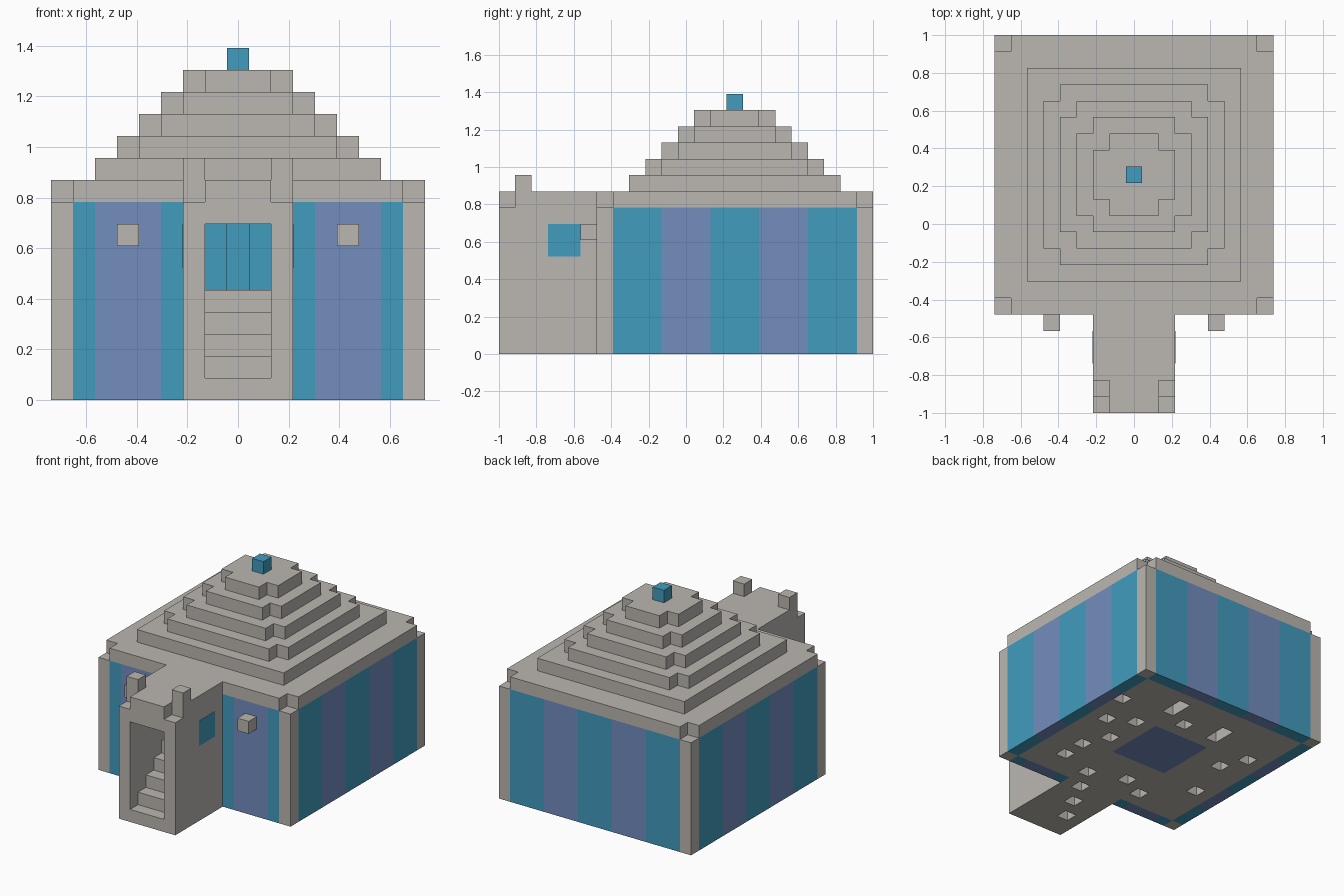
import bpy, bmesh

U = 2 / 23          # one block; the building is 23 blocks long
CY = 3              # centre of the hall along y, in blocks

if "Cube" in bpy.data.objects:
    bpy.data.objects.remove(bpy.data.objects["Cube"])


def material(name, rgb):
    m = bpy.data.materials.new(name)
    m.use_nodes = True
    m.diffuse_color = (*rgb, 1)
    m.node_tree.nodes["Principled BSDF"].inputs["Base Color"].default_value = (*rgb, 1)
    return m


STONE = material("pale_stone", (0.497, 0.474, 0.44))
TEAL = material("teal", (0.054, 0.333, 0.521))
VIOLET = material("blue_violet", (0.171, 0.266, 0.515))


def finish(name, bm, *mats):
    mesh = bpy.data.meshes.new(name)
    bm.to_mesh(mesh)
    bm.free()
    for m in mats:
        mesh.materials.append(m)
    ob = bpy.data.objects.new(name, mesh)
    bpy.context.collection.objects.link(ob)
    return ob


def prism(name, mat, outline, z0, z1, mirror=False):
    """Extrude a flat outline, given in blocks, from z0 to z1."""
    bm = bmesh.new()
    base = bm.faces.new([bm.verts.new((x * U, y * U, z0 * U)) for x, y in outline])
    top = bmesh.ops.extrude_face_region(bm, geom=[base])["geom"]
    bmesh.ops.translate(bm, vec=(0, 0, (z1 - z0) * U),
                        verts=[v for v in top if isinstance(v, bmesh.types.BMVert)])
    bmesh.ops.recalc_face_normals(bm, faces=bm.faces)
    ob = finish(name, bm, mat)
    if mirror:
        ob.modifiers.new("mirror", 'MIRROR')
    return ob


def box(name, mat, x0, x1, y0, y1, z0, z1, mirror=False):
    return prism(name, mat, [(x0, y0), (x1, y0), (x1, y1), (x0, y1)], z0, z1, mirror)


def tier(name, half, z, notched=True):
    """Square roof layer, one block high, with its corner blocks left out."""
    h, n = half, half - 1
    if notched:
        quarter = [(h, -n), (h, n), (n, n)]
    else:
        quarter = [(h, h)]
    outline = []
    for _ in range(4):
        outline += quarter
        quarter = [(-y, x) for x, y in quarter]
    if notched:
        # the quarter turns share end points, so drop repeats
        outline = list(dict.fromkeys(outline))
    prism(name, STONE, [(x, y + CY) for x, y in outline], z, z + 1)


# Floor: a grid of blocks with gaps, and a square rug in the middle
gaps = {(1, 4), (5, 2), (5, 3), (10, 3), (10, 4), (2, 7), (4, 6), (7, 4), (4, 9),
        (3, 11), (3, 13), (6, 14), (7, 16), (8, 18), (9, 20), (9, 13), (11, 14),
        (14, 11), (13, 7), (14, 5)}
bm = bmesh.new()
for b in range(1, 23):
    for a in (range(1, 16) if b < 16 else range(6, 11)):
        if (a, b) in gaps:
            continue
        x, y = 8.5 - a, 11.5 - b
        corners = [(x - 1, y - 1), (x, y - 1), (x, y), (x - 1, y)]
        face = bm.faces.new([bm.verts.new((p * U, q * U, 0)) for p, q in corners])
        face.material_index = int(6 <= a <= 10 and 6 <= b <= 10)
bmesh.ops.remove_doubles(bm, verts=bm.verts, dist=U / 100)
floor = finish("floor", bm, STONE, VIOLET)
thick = floor.modifiers.new("thickness", 'SOLIDIFY')
thick.thickness = U
thick.offset = 1

# Hall: inner mass, corner pillars and striped walls
box("hall_core", STONE, -7.5, 7.5, -4.5, 10.5, 1, 9)
box("front_pillar", STONE, 7.5, 8.5, -5.5, -4.5, 0, 9, True)
box("back_pillar", STONE, 7.5, 8.5, 10.5, 11.5, 0, 9, True)
for i in range(5):
    colour = VIOLET if i % 2 else TEAL
    start = 3 * i
    box(f"side_wall_stripe_{i + 1}", colour, 7.5, 8.5, start - 4.5, start - 1.5, 0, 9, True)
    box(f"back_wall_stripe_{i + 1}", colour, start - 7.5, start - 4.5, 10.5, 11.5, 0, 9)
for name, colour, x0, x1 in (("inner", TEAL, 2.5, 3.5), ("middle", VIOLET, 3.5, 6.5),
                             ("outer", TEAL, 6.5, 7.5)):
    box(f"front_wall_stripe_{name}", colour, x0, x1, -5.5, -4.5, 0, 9, True)
box("front_lamp", STONE, 4.5, 5.5, -6.5, -5.5, 7, 8, True)

# Stepped roof and its finial
tier("roof_slab", 8.5, 9)
tier("roof_tier_1", 6.5, 10, False)
for i in range(2, 6):
    tier(f"roof_tier_{i}", 7.5 - i, 9 + i)
box("finial", TEAL, -0.5, 0.5, CY - 0.5, CY + 0.5, 15, 16)

# Porch: side walls, lid, crowning posts and side windows
box("porch_wall", STONE, 1.5, 2.5, -11.5, -4.5, 1, 9, True)
box("porch_ceiling", STONE, -1.5, 1.5, -11.5, -4.5, 8, 9)
box("porch_roof", STONE, -2.5, 2.5, -10.5, -5.5, 9, 10)
box("porch_roof_front", STONE, -1.5, 1.5, -11.5, -10.5, 9, 10)
box("porch_post", STONE, 1.5, 2.5, -10.5, -9.5, 10, 11, True)
box("porch_window", TEAL, 2.48, 2.52, -8.5, -6.5, 6, 8, True)

# Stairs rising to the doorway
for k in range(1, 5):
    end = -4.5 if k == 4 else k - 10.5
    box(f"stair_{k}", STONE, -1.5, 1.5, k - 11.5, end, 1, 1 + k)
box("door_side_panel", TEAL, 0.5, 1.5, -5.5, -4.5, 5, 8, True)
box("door_middle_panel", TEAL, -0.5, 0.5, -5, -4.5, 5, 8)
